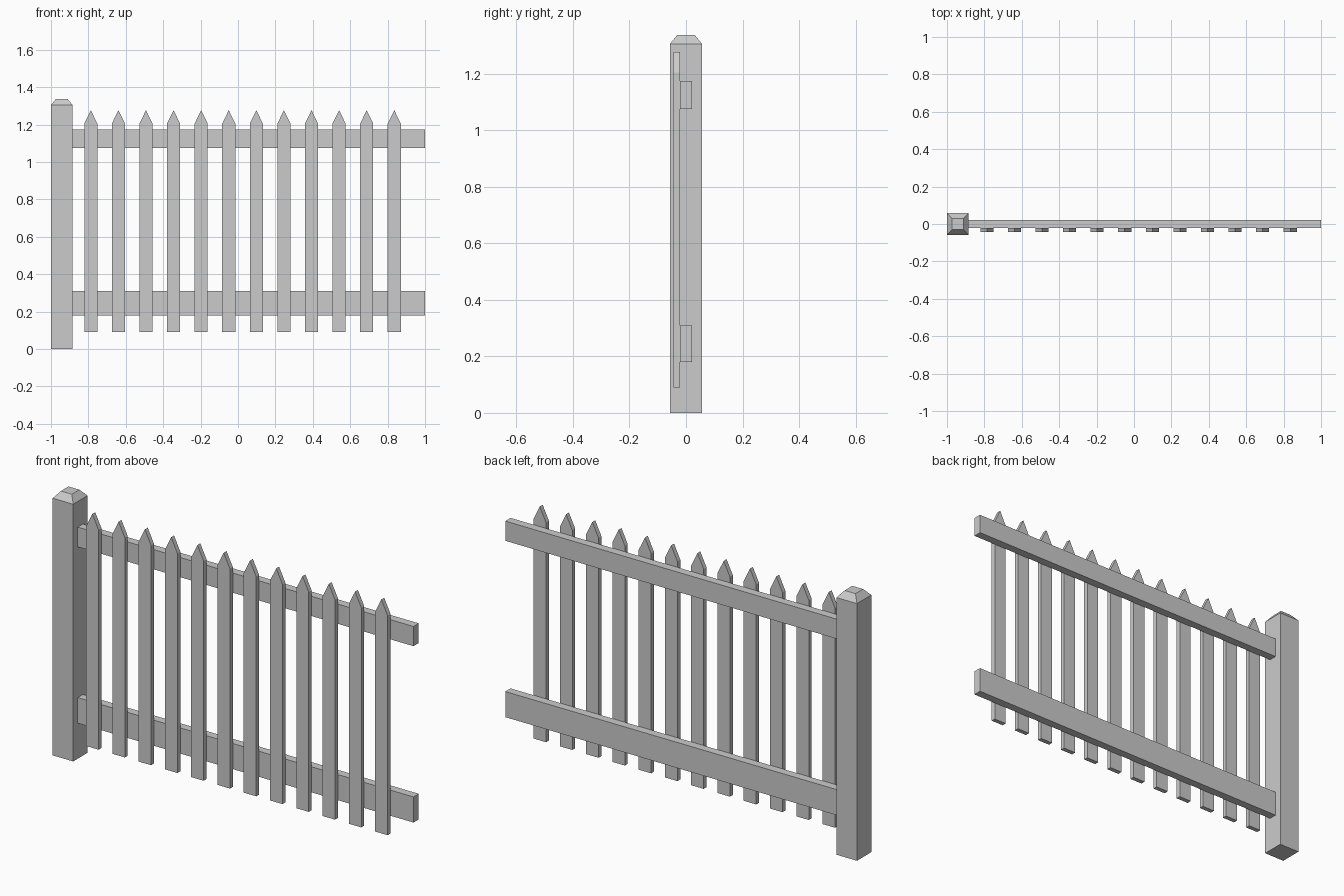
import bpy
import bmesh

cube = bpy.data.objects.get("Cube")
if cube:
    bpy.data.objects.remove(cube, do_unlink=True)

GREY = (0.6, 0.6, 0.6, 1.0)
paint = bpy.data.materials.new("grey_paint")
paint.use_nodes = True
paint.diffuse_color = GREY
paint.node_tree.nodes["Principled BSDF"].inputs["Base Color"].default_value = GREY


def finish(bm, name):
    bmesh.ops.recalc_face_normals(bm, faces=bm.faces)
    mesh = bpy.data.meshes.new(name)
    bm.to_mesh(mesh)
    bm.free()
    mesh.materials.append(paint)
    obj = bpy.data.objects.new(name, mesh)
    bpy.context.collection.objects.link(obj)
    return obj


def box(x0, x1, y0, y1, z0, z1):
    bm = bmesh.new()
    bmesh.ops.create_cube(bm, size=1)
    for v in bm.verts:
        v.co.x = x1 if v.co.x > 0 else x0
        v.co.y = y1 if v.co.y > 0 else y0
        v.co.z = z1 if v.co.z > 0 else z0
    return bm


# Post with a bevelled cap
POST_X, HALF = -0.9425, 0.0575
post = box(POST_X - HALF, POST_X + HALF, -HALF, HALF, 0, 1.305)
top = max(post.faces, key=lambda f: f.calc_center_median().z)
cap = bmesh.ops.extrude_face_region(post, geom=[top])["geom"]
post.faces.remove(top)
for v in (g for g in cap if isinstance(g, bmesh.types.BMVert)):
    v.co.x = POST_X + (v.co.x - POST_X) * 0.53
    v.co.y *= 0.53
    v.co.z = 1.338
finish(post, "post")

# Horizontal rails, reaching from the post to the open end
RAIL_Y = 0.021
for name, low, high in (("lower_rail", 0.18, 0.31), ("upper_rail", 1.075, 1.175)):
    finish(box(POST_X + HALF, 1, -RAIL_Y, RAIL_Y, low, high), name)

# Pointed pickets on the front of the rails
HALF_W, BOTTOM, SHOULDER, TIP = 0.035, 0.09, 1.205, 1.277
profile = [(-HALF_W, BOTTOM), (HALF_W, BOTTOM), (HALF_W, SHOULDER),
           (0, TIP), (-HALF_W, SHOULDER)]
FIRST, SPACING, THICK = -0.787, 0.1475, 0.023
for i in range(12):
    bm = bmesh.new()
    x = FIRST + i * SPACING
    front = bm.faces.new([bm.verts.new((x + px, -RAIL_Y - THICK, z)) for px, z in profile])
    back = bmesh.ops.extrude_face_region(bm, geom=[front], use_keep_orig=True)["geom"]
    bmesh.ops.translate(bm, vec=(0, THICK, 0),
                        verts=[g for g in back if isinstance(g, bmesh.types.BMVert)])
    finish(bm, f"picket_{i + 1}")
